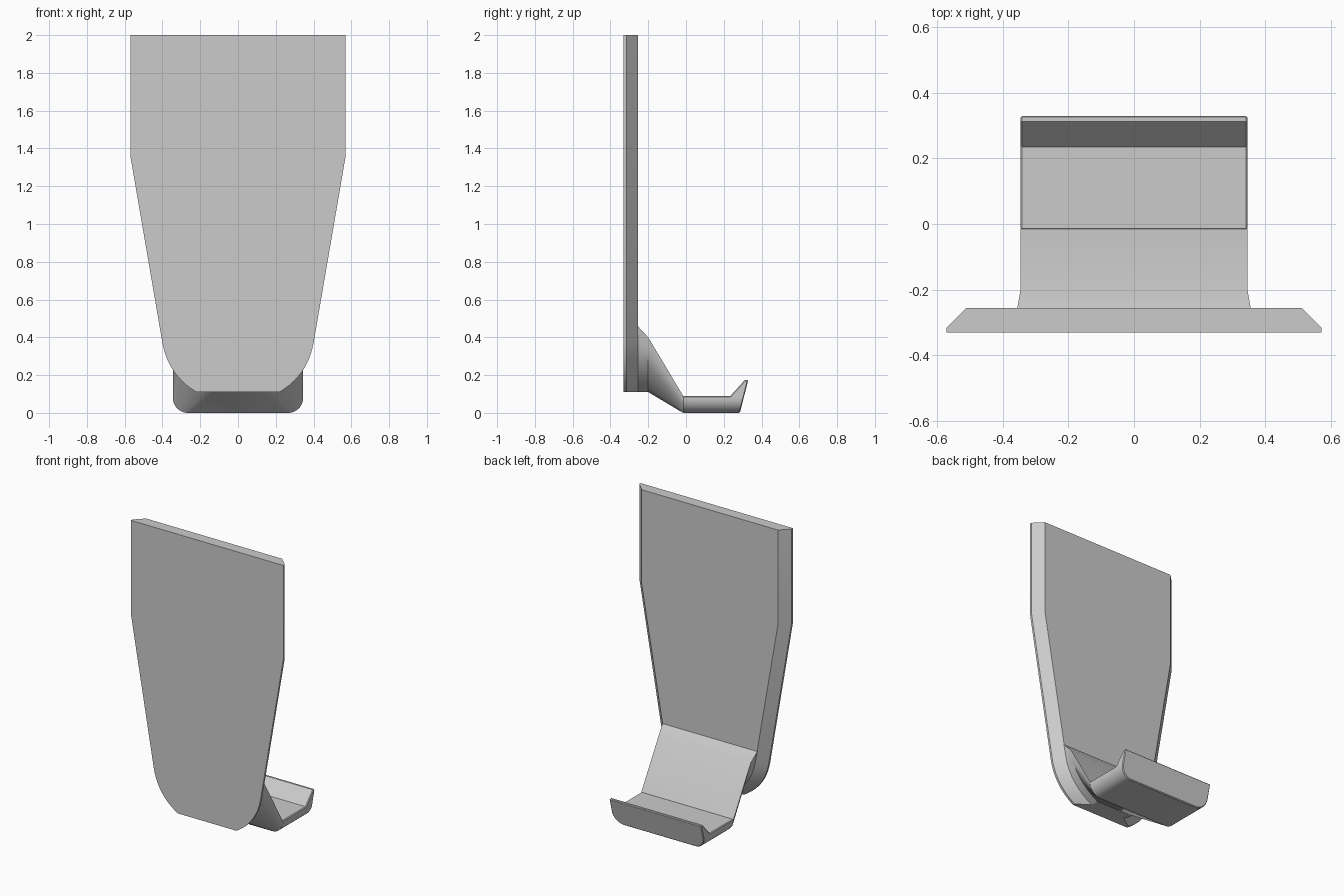
import bpy, bmesh, math

if "Cube" in bpy.data.objects:
    bpy.data.objects.remove(bpy.data.objects["Cube"])

grey = bpy.data.materials.new("plain grey")
grey.diffuse_color = (0.6, 0.6, 0.6, 1)
grey.use_nodes = True
grey.node_tree.nodes["Principled BSDF"].inputs["Base Color"].default_value = grey.diffuse_color
N = 10


def bezier(a, c, b):
    pts = []
    for i in range(N + 1):
        t = i / N
        pts.append(tuple((1 - t) ** 2 * p + 2 * t * (1 - t) * q + t * t * r
                         for p, q, r in zip(a, c, b)))
    return pts


def mirrored(half):
    """Close a right-hand (x, z) half outline with its mirror image."""
    return half + [(-x, z) for x, z in reversed(half)]


def loft(name, rings):
    """Skin a list of closed rings of 3D points and cap both ends."""
    bm = bmesh.new()
    vs = [[bm.verts.new(p) for p in ring] for ring in rings]
    n = len(vs[0])
    for a, b in zip(vs, vs[1:]):
        for i in range(n):
            j = (i + 1) % n
            bm.faces.new((a[i], a[j], b[j], b[i]))
    bm.faces.new(vs[0])
    bm.faces.new(vs[-1])
    bmesh.ops.recalc_face_normals(bm, faces=bm.faces)
    me = bpy.data.meshes.new(name)
    bm.to_mesh(me)
    bm.free()
    ob = bpy.data.objects.new(name, me)
    me.materials.append(grey)
    bpy.context.collection.objects.link(ob)
    return ob


def section(half, y):
    return [(x, y, z) for x, z in mirrored(half)]


def finish(ob):
    bpy.ops.object.select_all(action='DESELECT')
    bpy.context.view_layer.objects.active = ob
    ob.select_set(True)
    if ob.modifiers:
        bpy.ops.object.convert(target='MESH')
    bpy.ops.object.shade_smooth_by_angle(angle=math.radians(28))


# back plate with chamfered sides
outer_curve = bezier((0.40, 0.37), (0.37, 0.20), (0.22, 0.11))
inner_curve = bezier((0.34, 0.38), (0.31, 0.21), (0.13, 0.11))
outer = [(0.57, 2), (0.57, 1.36)] + outer_curve
inner = [(0.51, 2), (0.51, 1.36)] + inner_curve
finish(loft("back_plate", [section(outer, -0.33), section(outer, -0.315),
                           section(inner, -0.255)]))

# sloping neck between the plate and the hook floor
R = 0.08
arc = [(0.345 - R + R * math.cos(i / N * math.pi / 2),
        R - R * math.sin(i / N * math.pi / 2)) for i in range(N + 1)]
finish(loft("hook_neck", [section([(0.355, 0.46)] + inner_curve, -0.256),
                          section([(0.345, 0.40)] + inner_curve, -0.20),
                          section([(0.345, 0.09)] + arc, -0.015)]))

# hook floor and upturned lip: side profile trimmed by a rounded outline
profile = [(-0.018, 0), (0.285, 0), (0.33, 0.175), (0.312, 0.175),
           (0.235, 0.09), (-0.018, 0.09)]
hook = loft("hook_lip", [[(x, y, z) for y, z in profile] for x in (-0.4, 0.4)])
cutter = loft("outline_cutter", [section([(0.345, 0.3)] + arc, y)
                                 for y in (-0.1, 0.5)])
cutter.hide_render = True
mod = hook.modifiers.new("trim", 'BOOLEAN')
mod.operation = 'INTERSECT'
mod.solver = 'EXACT'
mod.object = cutter
bev = hook.modifiers.new("soft_edges", 'BEVEL')
bev.width = 0.005
bev.segments = 1
bev.limit_method = 'ANGLE'
bev.angle_limit = math.radians(50)
finish(hook)
bpy.data.objects.remove(cutter)
